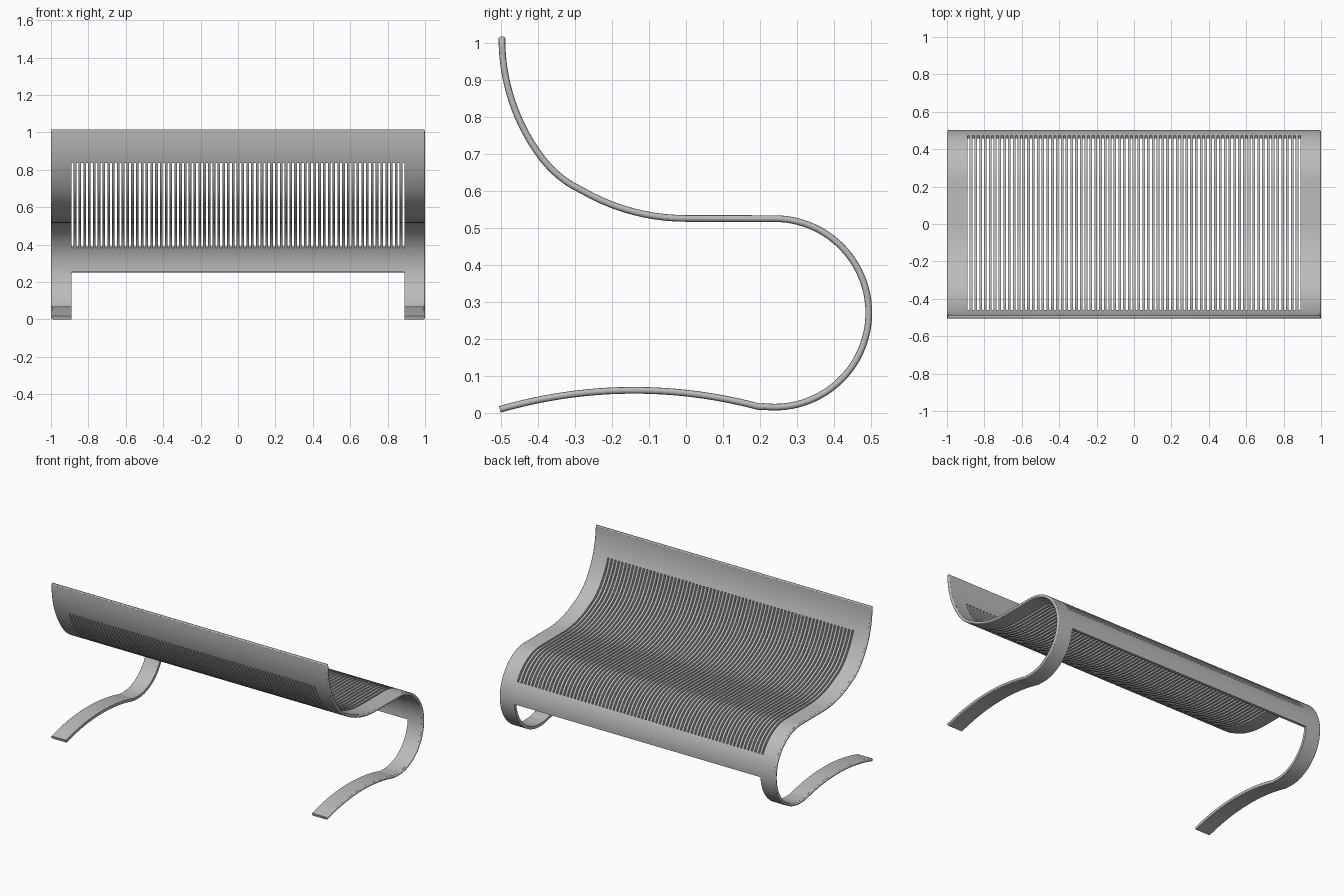
import bpy, bmesh, math

if "Cube" in bpy.data.objects:
    bpy.data.objects.remove(bpy.data.objects["Cube"], do_unlink=True)

THICK = 0.018
HALF = 1.0 - THICK / 2       # half width of the sheet inside the rounded rim
INNER = 0.89                 # half width of slotted area and leg opening
SLOTS = 70
SLOT_SHARE = 0.45            # share of each pitch that is open

steel = bpy.data.materials.new("grey steel")
steel.use_nodes = True
grey = (0.5, 0.5, 0.5, 1)
steel.diffuse_color = grey
steel.node_tree.nodes["Principled BSDF"].inputs["Base Color"].default_value = grey


def arc(cy, cz, r, start, end, n):
    """Points (y, z) on an arc, angles in degrees."""
    angles = [math.radians(start + (end - start) * i / n) for i in range(n + 1)]
    return [(cy + r * math.cos(a), cz + r * math.sin(a)) for a in angles]


# Side profile: backrest, seat, front roll and foot
top_band = arc(0.038, 1.01, 0.535, 180, 198.5, 8)
slotted = arc(0.038, 1.01, 0.535, 198.5, 217, 8)[1:]
slotted += arc(-0.157, 0.8625, 0.29, 217, 238.6, 8)[1:]
slotted += arc(0, 1.085, 0.56, 240, 270, 10)
slotted += arc(0.239, 0.27, 0.2545, 90, 27, 18)
skirt = arc(0.239, 0.27, 0.2545, 27, -4, 8)[1:]
legs = arc(0.239, 0.27, 0.2545, -4, -97, 26)[1:]
legs += arc(-0.14, -1.239, 1.3, 74.9, 106.2, 24)
profile = top_band + slotted + skirt + legs
slot_start = len(top_band) - 1
slot_end = slot_start + len(slotted)
leg_start = slot_end + len(skirt)

# Column positions: side bands, then alternating slats and slots
pitch = 2 * INNER / (SLOTS - 1 + SLOT_SHARE)
columns = [-HALF]
for i in range(SLOTS):
    x = -INNER + i * pitch
    columns += [x, x + pitch * SLOT_SHARE]
columns.append(HALF)

# Bent sheet with slots and leg opening left out
bm = bmesh.new()
grid = [[bm.verts.new((x, y, z)) for x in columns] for y, z in profile]
last = len(columns) - 2
for r in range(len(profile) - 1):
    for c in range(last + 1):
        is_slot = slot_start <= r < slot_end and c % 2 == 1
        is_opening = r >= leg_start and 0 < c < last
        if not (is_slot or is_opening):
            bm.faces.new((grid[r][c], grid[r + 1][c],
                          grid[r + 1][c + 1], grid[r][c + 1]))
bmesh.ops.delete(bm, geom=[v for v in bm.verts if not v.link_faces], context='VERTS')
mesh = bpy.data.meshes.new("bench_sheet")
bm.to_mesh(mesh)
bm.free()
sheet = bpy.data.objects.new("bench_sheet", mesh)
bpy.context.collection.objects.link(sheet)
mesh.materials.append(steel)

# Give the sheet its thickness
bpy.ops.object.select_all(action='DESELECT')
bpy.context.view_layer.objects.active = sheet
sheet.select_set(True)
solid = sheet.modifiers.new("thickness", 'SOLIDIFY')
solid.thickness = THICK
solid.offset = 0
bpy.ops.object.modifier_apply(modifier=solid.name)
bpy.ops.object.shade_smooth_by_angle(angle=math.radians(40))

# Rounded rim up one side, across the top and down the other
side = [(HALF, y, z) for y, z in profile]
path = side[::-1] + [(-x, y, z) for x, y, z in side]
curve = bpy.data.curves.new("rounded_rim", 'CURVE')
curve.dimensions = '3D'
curve.bevel_depth = THICK / 2
curve.bevel_resolution = 3
curve.use_fill_caps = True
spline = curve.splines.new('POLY')
spline.points.add(len(path) - 1)
for point, co in zip(spline.points, path):
    point.co = (*co, 1)
spline.use_smooth = True
rim = bpy.data.objects.new("rounded_rim", curve)
bpy.context.collection.objects.link(rim)
curve.materials.append(steel)
